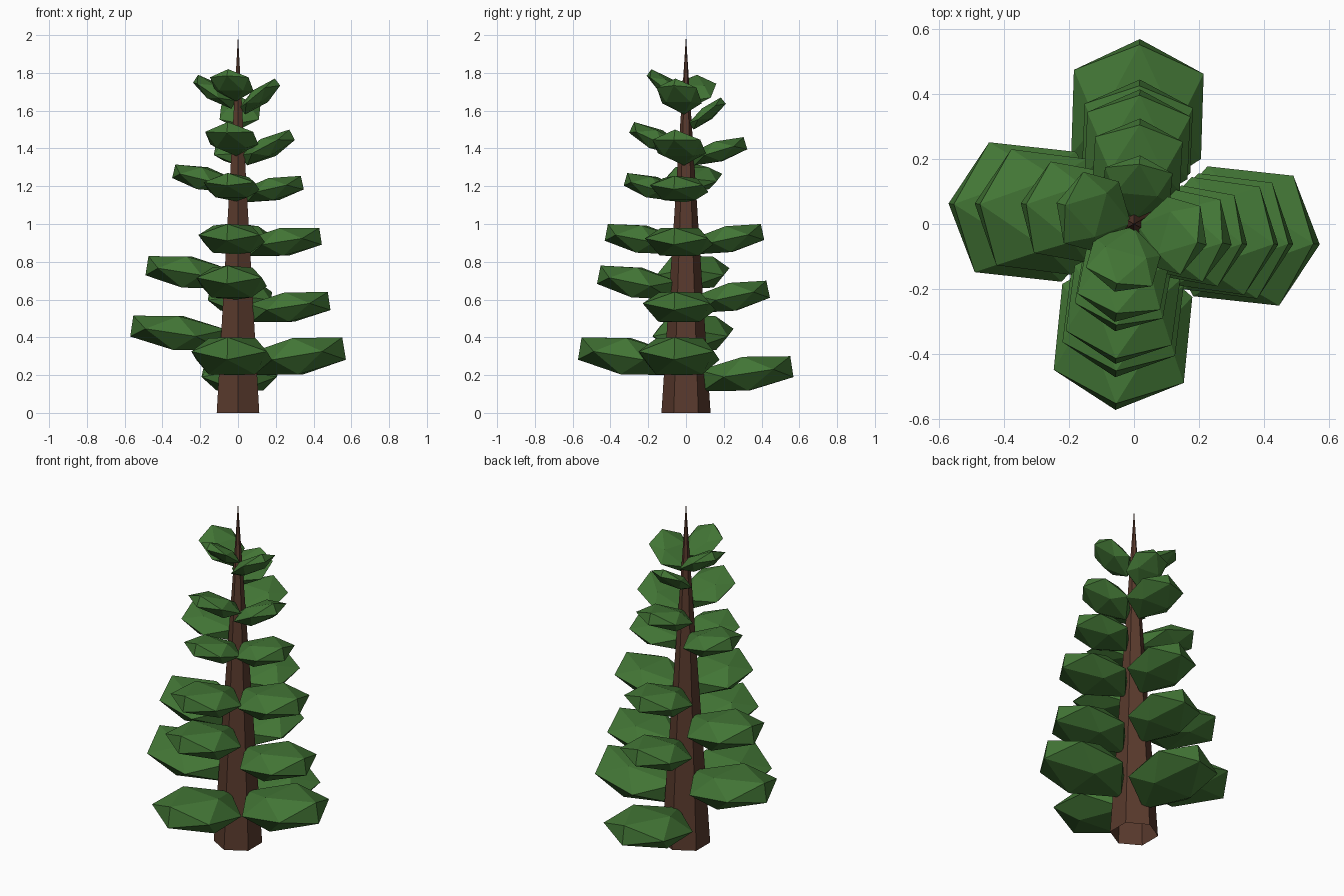
import bpy, bmesh, math
from mathutils import Matrix, Vector

if "Cube" in bpy.data.objects:
    bpy.data.objects.remove(bpy.data.objects["Cube"])


def material(name, rgb):
    m = bpy.data.materials.new(name)
    m.diffuse_color = (*rgb, 1)
    m.use_nodes = True
    m.node_tree.nodes["Principled BSDF"].inputs["Base Color"].default_value = m.diffuse_color
    return m


bark = material("bark", (0.10, 0.042, 0.026))
needles = material("needles", (0.055, 0.18, 0.036))

# Trunk: six-sided spire, open underneath
bpy.ops.mesh.primitive_cone_add(vertices=6, radius1=0.13, radius2=0, depth=2,
                                end_fill_type='NOTHING', location=(0, 0, 1))
trunk = bpy.context.object
trunk.name = "trunk"
trunk.data.materials.append(bark)

# Boughs: per side, direction in degrees, sideways drift, then (tip reach, lowest z, highest z)
SIDES = {
    "right": (0, -0.035, [(0.57, 0.20, 0.40), (0.49, 0.48, 0.64), (0.445, 0.83, 0.98),
                          (0.35, 1.115, 1.255), (0.30, 1.31, 1.50), (0.225, 1.58, 1.77)]),
    "left": (180, -0.035, [(0.57, 0.33, 0.515), (0.49, 0.66, 0.83),
                           (0.35, 1.17, 1.315), (0.24, 1.61, 1.79)]),
    "front": (270, -0.032, [(0.57, 0.20, 0.40), (0.47, 0.60, 0.78), (0.43, 0.84, 1.00),
                            (0.33, 1.12, 1.27), (0.30, 1.36, 1.54), (0.21, 1.65, 1.82)]),
    "back": (90, -0.01, [(0.565, 0.115, 0.30), (0.44, 0.53, 0.70), (0.41, 0.84, 1.00),
                         (0.32, 1.31, 1.46), (0.205, 1.50, 1.67)]),
}

# Icosahedron lying edge-up: hexagonal outline with a tip and two shoulders
P, Q = 0.851, 0.526
ICO = [v for i in (-1, 1) for j in (-1, 1)
       for v in ((i * Q, j * P, 0), (0, i * Q, j * P), (i * P, 0, j * Q))]


def bough(name, angle, drift, tip, z0, z1):
    zc, hz = (z0 + z1) / 2, (z1 - z0) / 2
    root = 0.075 * (1 - zc / 2) + 0.005
    r, hx = (tip + root) / 2, (tip - root) / 2
    # thickness, length and upward tilt that fill the measured span
    c = min(0.2 * tip, hz / 0.87)
    a, tilt = hx / P, 0
    for _ in range(12):
        tilt = math.asin(min(0.7, (hz - Q * c * math.cos(tilt)) / (P * a)))
        a = (hx - Q * c * math.sin(tilt) * 0.5) / (P * math.cos(tilt))
    b = (0.05 + 0.265 * tip) / P
    yaw = math.radians(angle) + math.atan2(drift, r)
    place = (Matrix.Rotation(yaw, 4, 'Z') @ Matrix.Translation((r, 0, zc))
             @ Matrix.Rotation(-tilt, 4, 'Y') @ Matrix.Diagonal((a, b, c, 1)))
    bm = bmesh.new()
    for v in ICO:
        x = v[0] * 0.75 if abs(v[0] + Q) < 0.01 else v[0]   # rear shoulders sit forward
        bm.verts.new(place @ Vector((x, v[1], v[2])))
    bmesh.ops.convex_hull(bm, input=bm.verts)
    bmesh.ops.recalc_face_normals(bm, faces=bm.faces)
    mesh = bpy.data.meshes.new(name)
    bm.to_mesh(mesh)
    bm.free()
    mesh.materials.append(needles)
    bpy.context.collection.objects.link(bpy.data.objects.new(name, mesh))


for side, (angle, drift, rows) in SIDES.items():
    for i, row in enumerate(rows):
        bough(f"{side}_bough_{i + 1}", angle, drift, *row)
